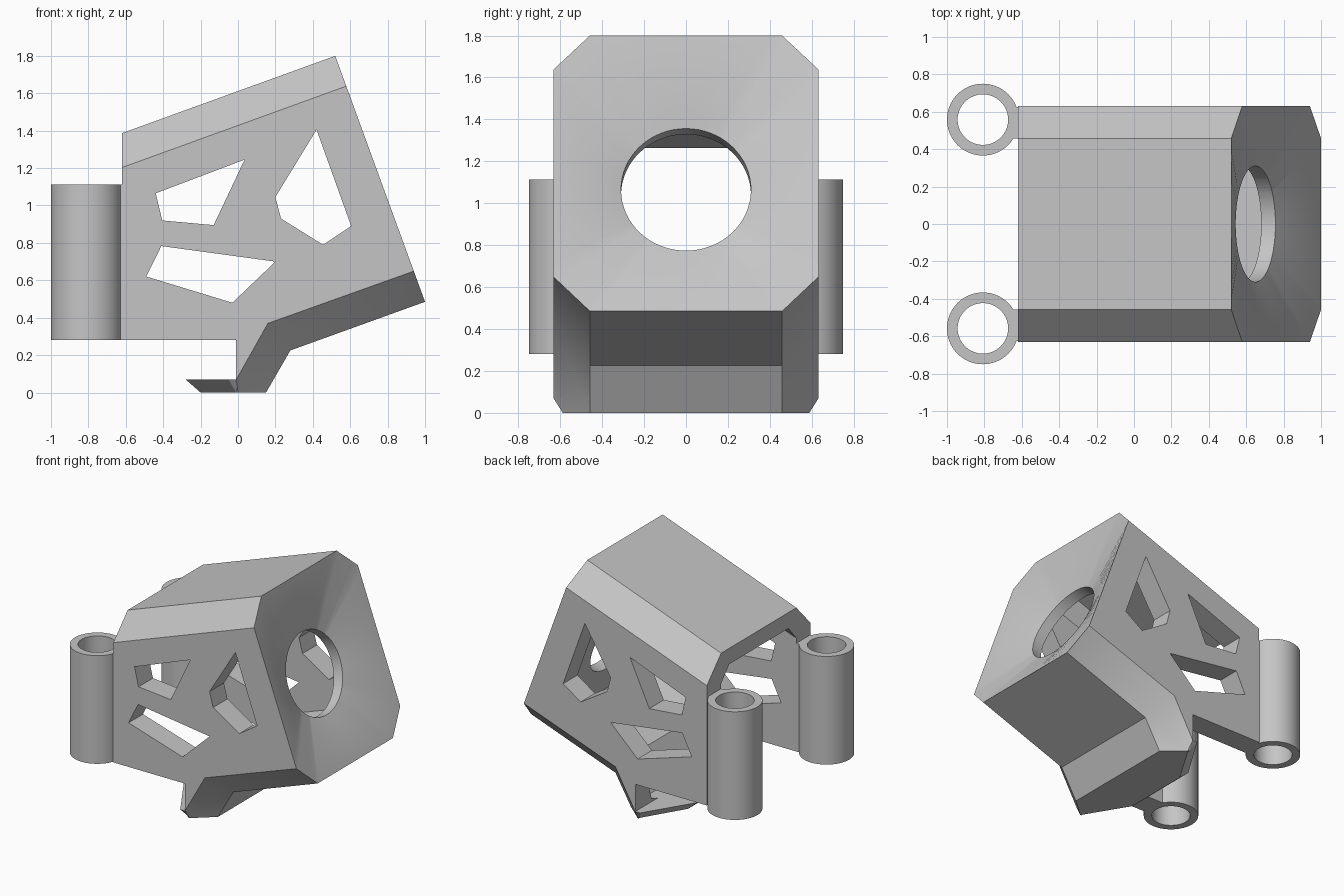
import bpy, bmesh, math
from mathutils import Vector

if "Cube" in bpy.data.objects:
    bpy.data.objects.remove(bpy.data.objects["Cube"], do_unlink=True)

grey = bpy.data.materials.new("plain_grey")
grey.use_nodes = True
colour = (0.56, 0.56, 0.56, 1)
grey.diffuse_color = colour
grey.node_tree.nodes["Principled BSDF"].inputs["Base Color"].default_value = colour


def loft(name, rings):
    """Skin a closed solid through rings of equal point count."""
    bm = bmesh.new()
    loops = [[bm.verts.new(p) for p in ring] for ring in rings]
    n = len(loops[0])
    for a, b in zip(loops, loops[1:]):
        for i in range(n):
            j = (i + 1) % n
            bm.faces.new((a[i], a[j], b[j], b[i]))
    bm.faces.new(loops[0])
    bm.faces.new(loops[-1])
    bmesh.ops.remove_doubles(bm, verts=bm.verts, dist=1e-5)
    bmesh.ops.recalc_face_normals(bm, faces=bm.faces)
    mesh = bpy.data.meshes.new(name)
    bm.to_mesh(mesh)
    bm.free()
    obj = bpy.data.objects.new(name, mesh)
    mesh.materials.append(grey)
    bpy.context.collection.objects.link(obj)
    return obj


def layer(profile, y):
    return [(x, y, z) for x, z in profile]


def mirrored_loft(name, sections):
    """Loft (profile, y) sections, listed from the side inward, across both sides."""
    return loft(name, [layer(p, -y) for p, y in sections]
                + [layer(p, y) for p, y in reversed(sections)])


def circle(cx, cy, z, r, n=64):
    return [(cx + r * math.cos(math.tau * i / n), cy + r * math.sin(math.tau * i / n), z)
            for i in range(n)]


def activate(obj):
    bpy.ops.object.select_all(action='DESELECT')
    obj.select_set(True)
    bpy.context.view_layer.objects.active = obj


def cut(obj, cutter):
    cutter.hide_render = True
    mod = obj.modifiers.new("cut", 'BOOLEAN')
    mod.operation = 'DIFFERENCE'
    mod.solver = 'EXACT'
    mod.object = cutter
    activate(obj)
    bpy.ops.object.modifier_apply(modifier=mod.name)
    bpy.data.objects.remove(cutter, do_unlink=True)


def smooth(obj):
    activate(obj)
    bpy.ops.object.shade_smooth_by_angle(angle=math.radians(30))


# Tilted housing with chamfered long edges
WIDTH, FLAT, FOOT = .632, .458, .588
mid = [(-.62, 1.387), (.52, 1.80), (1, .485), (.28, .225), (.15, 0), (-.01, 0), (-.01, .28), (-.62, .28)]
side = [(-.62, 1.203), (.579, 1.638), (.94, .649), (.16, .37), (-.009, .07), (-.01, .07), (-.01, .28), (-.62, .28)]
blend = (WIDTH - FOOT) / (WIDTH - FLAT)
foot = [tuple(Vector(s).lerp(Vector(m), blend)) for s, m in zip(side, mid)]
foot[4:6] = [(0, 0), (-.01, 0)]
body = mirrored_loft("housing", [(side, WIDTH), (foot, FOOT), (mid, FLAT)])

# Hollow inside, open to the back and underneath
cut(body, mirrored_loft("cavity", [
    ([(-.8, 1.09), (.403, 1.515), (.715, .652), (.12, .437), (-.04, .1), (-.8, .1)], .457),
    ([(-.8, 1.2), (.363, 1.617), (.759, .53), (.22, .335), (.075, .07), (-.8, .07)], .36)]))

# Dished face: octagonal rim narrowing to a round port
tilt = math.atan2(.48, 1.315)
normal = Vector((math.cos(tilt), 0, math.sin(tilt)))
up = Vector((-math.sin(tilt), 0, math.cos(tilt)))
face_mid = Vector((.76, 0, 1.1425))
HALF_W, HALF_H, CHAMFER, DROP = .629, .697, .172, .035
PORT_R, DEPTH = .31, .13


def rim_point(a):
    """Where a ray from the port axis meets the octagonal rim."""
    c, s = math.cos(a), math.sin(a)
    sides = []
    for nu, nv, d in [(1, 0, HALF_W), (0, 1, HALF_H), (1, 1, HALF_W + HALF_H - CHAMFER)]:
        for su in (-1, 1):
            for sv in (-1, 1):
                k = nu * su * c + nv * sv * s
                if k > 1e-6:
                    sides.append((d + nv * sv * DROP) / k)
    t = min(sides)
    return t * c, t * s - DROP


angles = [math.tau * i / 64 for i in range(64)]
for su in (-1, 1):
    for sv in (-1, 1):
        for u, v in [(HALF_W, HALF_H - CHAMFER), (HALF_W - CHAMFER, HALF_H)]:
            angles.append(math.atan2(sv * v + DROP, su * u) % math.tau)
outer, port, tunnel = [], [], []
for a in sorted(angles):
    u, v = rim_point(a)
    edge = face_mid + Vector((0, u, 0)) + up * v
    inner = (face_mid - normal * DEPTH + Vector((0, PORT_R * math.cos(a), 0))
             + up * (PORT_R * math.sin(a) - DROP))
    outer.append(edge + (edge - inner) * .2)
    port.append(inner)
    tunnel.append(inner - normal * .2)
cut(body, loft("dish_and_port", [outer, port, tunnel]))

# Angular windows through both side walls
windows = [
    [(-.44, 1.065), (.035, 1.245), (-.13, .895), (-.405, .92)],
    [(.42, 1.405), (.605, .89), (.455, .79), (.23, .93), (.2, 1.045)],
    [(-.41, .783), (.2, .7), (-.03, .48), (-.49, .62)],
]
for shape in windows:
    cut(body, loft("window", [layer(shape, -.8), layer(shape, .8)]))
smooth(body)


def both_sides(points, z):
    return [(x, y, z) for x, y in points] + [(x, -y, z) for x, y in reversed(points)]


# Tapered lip under the chin
lip_low = [(.148, FLAT), (0, FOOT), (-.01, .575), (-.2, .26)]
lip_high = [(.187, FLAT), (-.01, WIDTH), (-.05, WIDTH), (-.28, .26)]
loft("chin_lip", [both_sides(lip_low, 0), both_sides(lip_high, .07)])

# Upright mounting tubes and the webs joining them to the walls
Z0, Z1 = .28, 1.113
for sign, name in ((1, "back"), (-1, "front")):
    y = sign * .558
    tube = loft(name + "_tube", [circle(-.808, y, Z0, .192), circle(-.808, y, Z1, .192)])
    cut(tube, loft("bore", [circle(-.808, y, Z0 - .1, .135), circle(-.808, y, Z1 + .1, .135)]))
    smooth(tube)
    web = [(-.66, .457), (-.615, .457), (-.615, .625), (-.66, .625)]
    loft(name + "_web", [[(x, sign * v, z) for x, v in web] for z in (Z0, Z1)])
